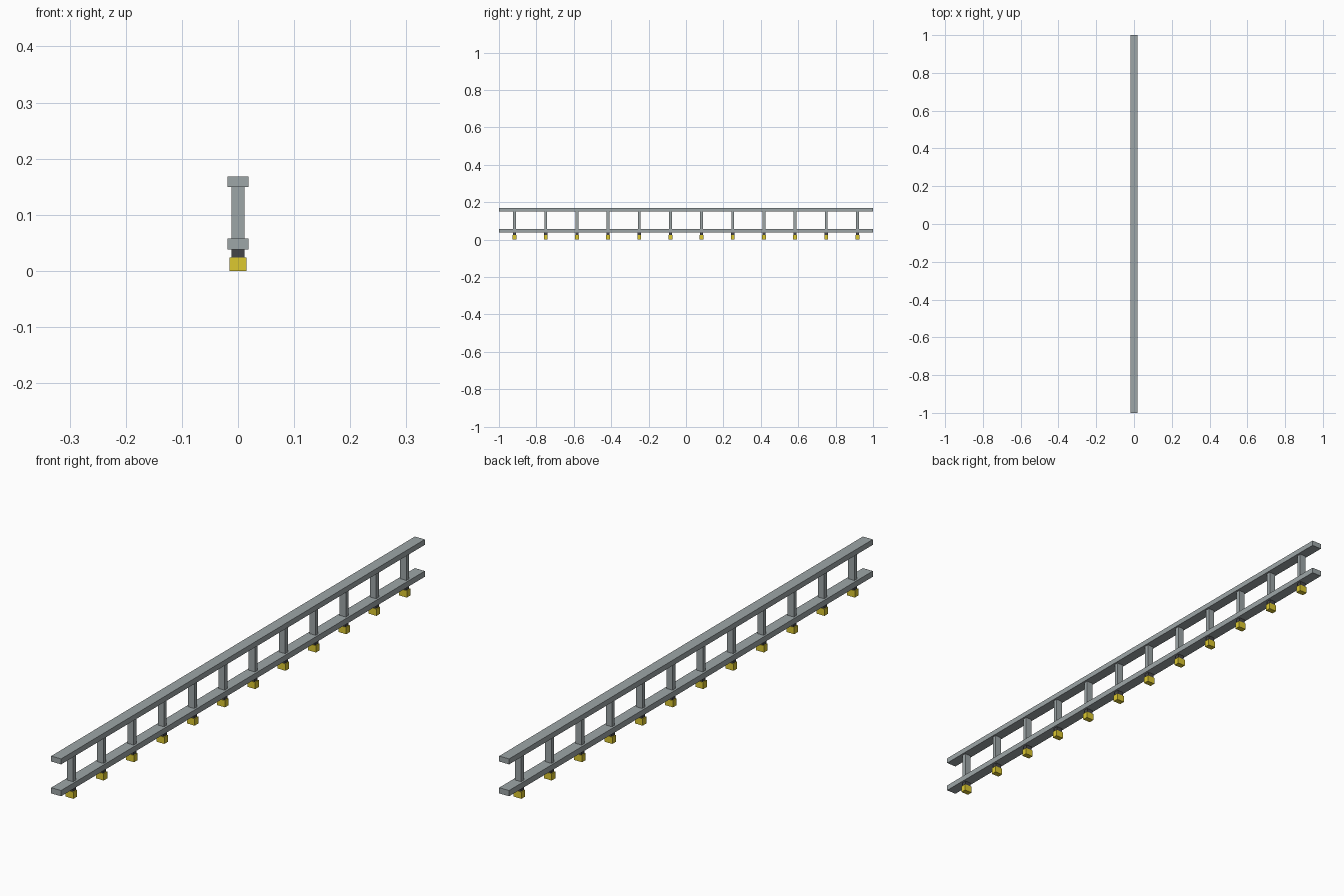
import bpy

if "Cube" in bpy.data.objects:
    bpy.data.objects.remove(bpy.data.objects["Cube"])

def material(name, color):
    m = bpy.data.materials.new(name)
    m.diffuse_color = color
    m.use_nodes = True
    m.node_tree.nodes["Principled BSDF"].inputs["Base Color"].default_value = m.diffuse_color
    return m

STEEL = material("steel", (0.34, 0.38, 0.39, 1))
DARK = material("dark_rubber", (0.06, 0.06, 0.065, 1))
YELLOW = material("yellow", (0.72, 0.58, 0.03, 1))

def box(name, width, depth, z0, z1, y, mat):
    bpy.ops.mesh.primitive_cube_add(size=1, location=(0, y, (z0 + z1) / 2))
    ob = bpy.context.object
    ob.name = name
    ob.scale = (width, depth, z1 - z0)
    bpy.ops.object.transform_apply(location=False, rotation=False, scale=True)
    ob.data.materials.append(mat)

# Long horizontal rails
box("lower_rail", 0.038, 2.0, 0.038, 0.058, 0, STEEL)
box("upper_rail", 0.038, 2.0, 0.149, 0.168, 0, STEEL)

# Evenly spaced posts, each with a neck and a yellow foot below
COUNT = 12
for i in range(COUNT):
    y = -1 + (i + 0.5) * 2 / COUNT
    box(f"post_{i + 1}", 0.024, 0.015, 0.058, 0.149, y, STEEL)
    box(f"neck_{i + 1}", 0.023, 0.017, 0.0235, 0.038, y, DARK)
    box(f"foot_{i + 1}", 0.030, 0.020, 0.0, 0.0235, y, YELLOW)
